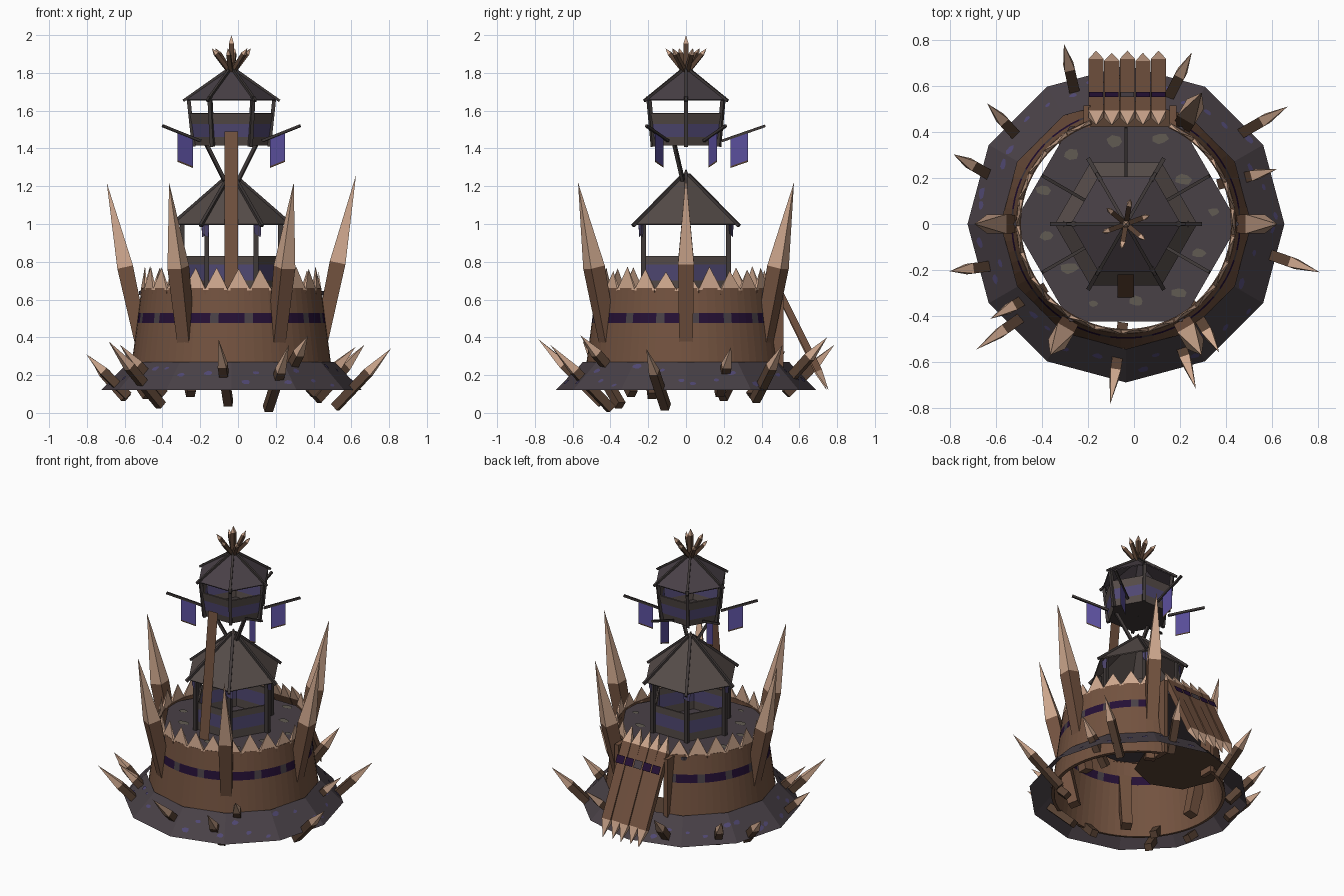
import bpy, bmesh, math, random
from mathutils import Vector as V

if "Cube" in bpy.data.objects:
    bpy.data.objects.remove(bpy.data.objects["Cube"])

random.seed(4)
CX = -0.035
TAU = 2 * math.pi


def mat(name, c):
    m = bpy.data.materials.new(name)
    m.diffuse_color = (*c, 1)
    m.use_nodes = True
    m.node_tree.nodes["Principled BSDF"].inputs["Base Color"].default_value = m.diffuse_color
    return m


BROWN = mat("brown wood", (.17, .085, .05))
DARK = mat("dark brown wood", (.10, .055, .034))
TAN = mat("pale cut wood", (.62, .39, .27))
EARTH = mat("dark earth", (.066, .052, .062))
ROOF = mat("roof grey", (.092, .072, .066))
POST = mat("charcoal wood", (.05, .041, .04))
FLAG = mat("violet cloth", (.105, .08, .34))
BAND = mat("deep purple", (.018, .005, .036))
SPOT = mat("stone patch", (.12, .105, .085))
MUTED = mat("muted violet", (.08, .065, .17))


def make(name, verts, faces, mats, idx=None, fix=True):
    me = bpy.data.meshes.new(name)
    me.from_pydata([tuple(v) for v in verts], [], faces)
    for m in mats:
        me.materials.append(m)
    if idx:
        for p, i in zip(me.polygons, idx):
            p.material_index = i
    if fix:
        bm = bmesh.new()
        bm.from_mesh(me)
        bmesh.ops.recalc_face_normals(bm, faces=bm.faces)
        bm.to_mesh(me)
        bm.free()
    ob = bpy.data.objects.new(name, me)
    bpy.context.collection.objects.link(ob)
    return ob


def polar(r, deg, z):
    a = math.radians(deg)
    return V((CX + r * math.cos(a), r * math.sin(a), z))


def ring(name, rows, sides, mats, pick=None, start=0., sweep=360., thick=0.):
    """Lathed shell from (radius, z) rows; pick(row, segment) chooses the colour."""
    n = sides + (sweep < 360)
    verts = [polar(r, start + sweep * k / sides, z) for r, z in rows for k in range(n)]
    faces, idx = [], []
    for j in range(len(rows) - 1):
        for k in range(sides):
            a, b = j * n + k, j * n + (k + 1) % n
            faces.append((a, b, b + n, a + n))
            idx.append(pick(j, k) if pick else 0)
    ob = make(name, verts, faces, mats, idx, fix=False)
    if thick:
        s = ob.modifiers.new("thickness", "SOLIDIFY")
        s.thickness, s.offset = thick, -1
    return ob


def spike(name, base, tip, w, d, cut=.7, mats=(BROWN, TAN), side=None, grow=1., both=False):
    """Square stake with a pointed end in the second colour."""
    base, tip = V(base), V(tip)
    ax = tip - base
    s = V(side) if side else ax.cross(V((0, 0, 1)))
    s = s.normalized() if s.length > 1e-5 else V((1, 0, 0))
    t = ax.cross(s).normalized()
    q = [(-1, -1), (1, -1), (1, 1), (-1, 1)]
    lo = base + ax * (.15 if both else 0)
    verts = [lo + s * u * w / 2 + t * v * d / 2 for u, v in q]
    verts += [base + ax * cut + (s * u * w + t * v * d) * grow / 2 for u, v in q] + [tip]
    faces = [(i, (i + 1) % 4, 4 + (i + 1) % 4, 4 + i) for i in range(4)]
    faces += [(4 + i, 4 + (i + 1) % 4, 8) for i in range(4)]
    idx = [0] * 4 + [1] * 4
    if both:
        verts.append(base)
        faces += [(i, (i + 1) % 4, 9) for i in range(4)]
        idx += [1] * 4
    else:
        faces.append((0, 1, 2, 3))
        idx.append(0)
    return make(name, verts, faces, list(mats), idx)


def beam(name, a, b, w, m, d=None, side=None):
    return spike(name, a, V(b) + (V(b) - V(a)) * .002, w, d or w, .998, (m, m), side)


def patch(name, c, u, v, size, m):
    """Thin irregular blot lying in the plane of u and v."""
    n = u.cross(v).normalized()
    n = n if n.z > 0 else -n
    pts = [c + n * .004 + (u * math.cos(TAU * k / 7) + v * .7 * math.sin(TAU * k / 7))
           * size * random.uniform(.75, 1.15) for k in range(7)]
    make(name, pts, [tuple(range(7))], [m])


# earth skirt with violet blots
ring("earth_skirt", [(.69, .12), (.545, .27)], 12, [EARTH])
for k in range(12):
    for j in range(3):
        f, h = (j + random.uniform(.2, .8)) / 3, random.uniform(.15, .85)
        a0, a1 = polar(.69, 30 * k, .12), polar(.69, 30 * k + 30, .12)
        b0, b1 = polar(.545, 30 * k, .27), polar(.545, 30 * k + 30, .27)
        c = a0.lerp(a1, f).lerp(b0.lerp(b1, f), h)
        patch("skirt_blot", c, (a1 - a0).normalized(), (b0 - a0).normalized(),
              random.uniform(.014, .027), MUTED)

# palisade wall, open at the back, with a broken painted band
ring("palisade_wall", [(.545, .13), (.50, .475), (.493, .53), (.477, .66)], 60,
     [BROWN, BAND, EARTH], lambda j, k: (2 if k % 4 == 0 else 1) if j == 1 else 0,
     start=109, sweep=317, thick=.02)
for k in range(22):
    a = 109 + 317 * (k + .5) / 22
    tangent = polar(1, a + 90, 0) - polar(0, 0, 0)
    spike("wall_tooth", polar(.468, a, .62), polar(.462, a, random.uniform(.745, .78)),
          .125, .018, .2, side=tangent)
for x in (-.205, .17):
    beam("gate_jamb", (x, .468, .13), (x, .468, .65), .03, BROWN, .095, (1, 0, 0))

# leaning gate panel of pointed planks
for i in range(5):
    x = -.165 + .068 * i
    spike("gate_plank", (x, .43, .77), (x, .755 - .01 * (i % 2), .12),
          .066, .036, .84, side=(1, 0, 0), both=True)
    p, dv = V((x, .545, .575)), V((0, .325, -.65)).normalized()
    for sgn in (1, -1):
        n = V((0, .65, .325)).normalized() * .021 * sgn
        q = [p + n + V((u * .03, 0, 0)) + dv * v * .026
             for u, v in ((-1, -1), (1, -1), (1, 1), (-1, 1))]
        make("gate_stripe", q, [(0, 1, 2, 3)], [EARTH if i == 2 else BAND])
ring("gate_floor", [(.001, .17), (.28, .17)], 8, [DARK]).location = (-.02, .37, 0)

# tall spikes driven through the wall
for a in (0, 60, 180, 240, 300):
    spike("tall_spike", polar(.425, a, .14), polar(.66, a, 1.26 if a == 0 else 1.22),
          .065, .065, .585, grow=1.3)

# small stakes through the skirt: angle, tip radius, tip height, length
for a, r, z, l in ((109, .83, .36, .26), (69, .80, .40, .26), (139, .80, .33, .24),
                   (36, .87, .36, .29), (158, .81, .30, .22), (20, .70, .35, .25),
                   (195, .795, .31, .22), (-14, .87, .34, .31), (215, .72, .36, .26),
                   (220, .85, .38, .34), (-54, .69, .41, .24), (-67, .78, .36, .34),
                   (265, .785, .39, .34)):
    spike("skirt_stake", polar(r - l, a + 3, z - l), polar(r, a, z), .046, .046, .6,
          (DARK, TAN))

# hexagonal deck with patches
ring("deck", [(.001, .645), (.49, .645), (.49, .625), (.001, .625)], 6, [EARTH])
for k in range(12):
    patch("deck_patch", polar(random.uniform(.30, .40), k * 30 + 8, .645), V((1, 0, 0)),
          V((0, 1, 0)), random.uniform(.02, .04), SPOT)

# lower hut
ring("lower_hut_panel", [(.25, .64), (.25, .70), (.25, .785), (.25, .83)], 6, [ROOF, MUTED],
     lambda j, k: (0, 1, 0)[j], thick=.012)
ring("lower_roof", [(.31, 1.0), (.02, 1.255), (.001, 1.29)], 6, [ROOF], thick=.008)
for k in range(6):
    a = 60 * k
    beam("lower_post", polar(.26, a, .64), polar(.26, a, 1.03), .025, POST)
    beam("lower_roof_rib", polar(.325, a, .99), polar(.015, a, 1.26), .018, POST)
    make("post_cloth", [polar(r, a + d, z) for r, d, z in
                        ((.277, -5, 1.0), (.277, 5, 1.0), (.277, 4, .93), (.277, -4, .95))],
         [(0, 1, 2, 3)], [MUTED])

# tall plank at the front
make("front_plank", [(-.072, -.32, .64), (.0, -.32, .64), (.0, -.22, 1.49), (-.072, -.22, 1.49)],
     [(0, 1, 2, 3)], [BROWN])

# struts carrying the lookout
for a in (205, 335):
    beam("lookout_strut", polar(.04, a, 1.23), polar(.145, a, 1.42), .018, POST)

# lookout basket, posts and roof
ring("lookout_basket", [(.001, 1.415), (.195, 1.415), (.205, 1.46), (.215, 1.53), (.226, 1.585)],
     6, [POST, ROOF, MUTED], lambda j, k: (0, 1, 2, 1)[j], thick=.01)
ring("lookout_roof", [(.24, 1.66), (.001, 1.825)], 6, [EARTH], thick=.008)
for k in range(6):
    a = 60 * k
    beam("lookout_post", polar(.2, a, 1.41), polar(.228, a, 1.675), .02, POST)
    beam("lookout_roof_rib", polar(.255, a, 1.652), polar(.01, a, 1.825), .014, POST)

# crown of small stakes
spike("crown_centre", (CX, 0, 1.80), (CX, 0, 2.0), .026, .026, .78, (DARK, TAN))
for k in range(6):
    spike("crown_stake", polar(.005, 60 * k + 20, 1.80), polar(.11, 60 * k + 20, 1.93),
          .022, .022, .78, (DARK, TAN))

# flags on poles around the lookout
for ang in (30, 90, 150, 210, 330):
    s, e = polar(.19, ang, 1.44), polar(.42, ang, 1.52)
    beam("flag_pole", s, e, .014, POST)
    a, b = s.lerp(e, .2), s.lerp(e, .6)
    drop = V((0, 0, -.15))
    make("flag", [a, b, b + drop, a + drop], [(0, 1, 2, 3)], [FLAG])
    make("flag_hem", [a + drop, b + drop, b + drop * 1.06, a + drop * 1.06], [(0, 1, 2, 3)], [DARK])
